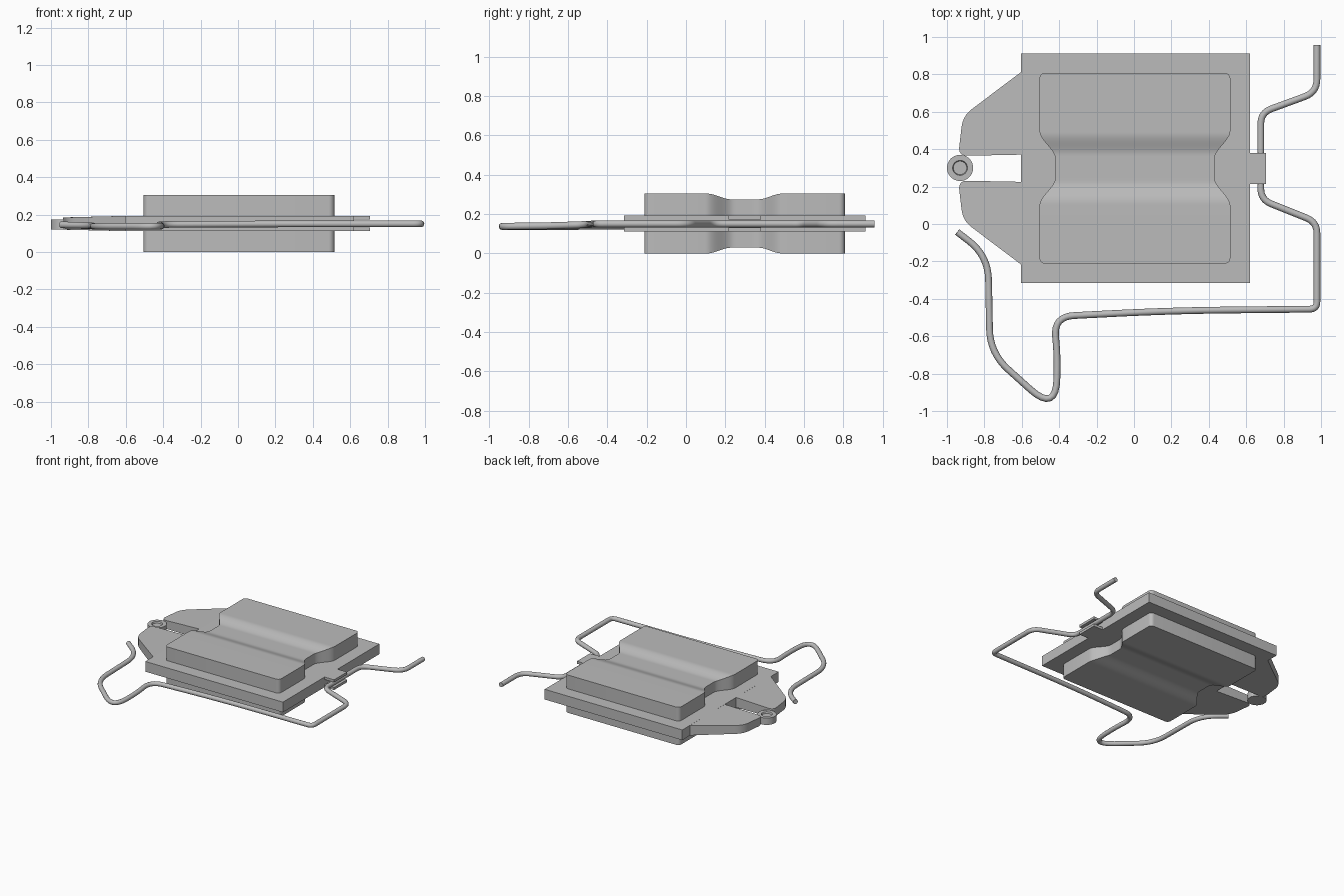
import bpy, bmesh, math
from mathutils import Vector

cube = bpy.data.objects.get("Cube")
if cube:
    bpy.data.objects.remove(cube, do_unlink=True)

MID_Y = 0.298   # mirror line of the plate, pads and ears
MID_Z = 0.152   # mid height of the whole assembly

grey = bpy.data.materials.new("light_grey")
grey.use_nodes = True
grey.diffuse_color = (0.5, 0.5, 0.5, 1)
grey.node_tree.nodes["Principled BSDF"].inputs["Base Color"].default_value = (0.5, 0.5, 0.5, 1)


def finish(name, bm, smooth=None):
    bmesh.ops.recalc_face_normals(bm, faces=bm.faces)
    mesh = bpy.data.meshes.new(name)
    bm.to_mesh(mesh)
    bm.free()
    mesh.materials.append(grey)
    ob = bpy.data.objects.new(name, mesh)
    bpy.context.collection.objects.link(ob)
    if smooth:
        bpy.ops.object.select_all(action='DESELECT')
        ob.select_set(True)
        bpy.context.view_layer.objects.active = ob
        bpy.ops.object.shade_smooth_by_angle(angle=math.radians(smooth))
    return ob


def box(name, lo, hi):
    bm = bmesh.new()
    bmesh.ops.create_cube(bm, size=1)
    for v in bm.verts:
        v.co = [(a + b) / 2 + c * (b - a) for a, b, c in zip(lo, hi, v.co)]
    return finish(name, bm)


def fillet(corners, steps=8):
    """Round each (point, radius) corner of an open path."""
    pts = [Vector(p) for p, r in corners]
    path = [pts[0]]
    for i in range(1, len(pts) - 1):
        c, r = pts[i], corners[i][1]
        a = c + (pts[i - 1] - c).normalized() * r
        b = c + (pts[i + 1] - c).normalized() * r
        for k in range(steps + 1):
            t = k / steps
            path.append(a * (1 - t) ** 2 + c * 2 * t * (1 - t) + b * t * t)
    return path + [pts[-1]]


def smoothstep(lo, hi, v):
    t = min(max((v - lo) / (hi - lo), 0), 1)
    return t * t * (3 - 2 * t)


# Waisted pad lofted along y, with a shallow groove over its face
def pad(name, side):
    bm = bmesh.new()
    half, corner, rows = 0.51, 0.03, []
    ys = [-half + corner * (1 - math.cos(k * math.pi / 12)) for k in range(6)]
    ys += [-half + corner, -0.3]
    ys += [-0.2 + 0.0125 * k for k in range(17)]
    ys += [-y for y in reversed(ys) if y < -0.001]
    for y in ys:
        d = abs(y)
        w = 0.425 + 0.085 * smoothstep(0.05, 0.2, d)
        over = max(0, d - (half - corner))
        w -= corner - math.sqrt(max(0, corner ** 2 - over ** 2))
        h = 0.123 + 0.029 * smoothstep(0.07, 0.19, d)
        rows.append([bm.verts.new((0.005 + x, MID_Y + y, MID_Z + side * z))
                     for x, z in ((-w, 0), (w, 0), (w, h), (-w, h))])
    for a, b in zip(rows, rows[1:]):
        for k in range(4):
            n = (k + 1) % 4
            bm.faces.new((a[k], a[n], b[n], b[k]))
    bm.faces.new(rows[0])
    bm.faces.new(rows[-1])
    return finish(name, bm, 35)


pad("upper_pad", 1)
pad("lower_pad", -1)

# Backing plate and the two lips that trap the wire
box("backing_plate", (-0.605, -0.315, 0.111), (0.62, 0.912, 0.193))
box("upper_lip", (0.6, 0.215, 0.173), (0.705, 0.38, 0.193))
box("lower_lip", (0.6, 0.215, 0.111), (0.705, 0.38, 0.131))


# Ears either side of the slot, thinning slightly toward the tip
def ear(name, side):
    outline = fillet([((-0.59, 0.525, 0), 0), ((-0.915, 0.28, 0), 0.06),
                      ((-0.94, 0.066, 0), 0.05), ((-0.59, 0.073, 0), 0)])
    bm = bmesh.new()
    rings = []
    for s in (-1, 1):
        ring = []
        for p in outline:
            h = 0.041 - 0.008 * min(max((-0.605 - p.x) / 0.3, 0), 1)
            ring.append(bm.verts.new((p.x, MID_Y + side * p.y, MID_Z + s * h)))
        bm.faces.new(ring)
        rings.append(ring)
    for k in range(len(outline)):
        n = (k + 1) % len(outline)
        bm.faces.new((rings[0][k], rings[0][n], rings[1][n], rings[1][k]))
    return finish(name, bm, 30)


ear("back_ear", 1)
ear("front_ear", -1)

# Round pin in the slot mouth, with a shallow ring in its top
bm = bmesh.new()
bmesh.ops.create_cone(bm, cap_ends=True, segments=40, radius1=0.07, radius2=0.07, depth=0.055)
bmesh.ops.translate(bm, verts=bm.verts, vec=(-0.93, 0.3, 0.147))
top = [f for f in bm.faces if f.normal.z > 0.9]
bmesh.ops.inset_region(bm, faces=top, thickness=0.03)
bmesh.ops.inset_region(bm, faces=top, thickness=0.004, depth=-0.012)
finish("slot_pin", bm, 30)

# Bent spring wire
bends = [((0.978, 0.957, 0.15), 0), ((0.978, 0.705, 0.15), 0.07),
         ((0.678, 0.595, 0.15), 0.06), ((0.678, 0.13, 0.15), 0.06),
         ((0.978, 0.01, 0.15), 0.06), ((0.978, -0.455, 0.15), 0.04),
         ((0.2, -0.463, 0.15), 0.3), ((-0.43, -0.495, 0.147), 0.11),
         ((-0.41, -0.7, 0.14), 0.08), ((-0.415, -1.01, 0.137), 0.19),
         ((-0.77, -0.69, 0.137), 0.13), ((-0.78, -0.17, 0.14), 0.13),
         ((-0.945, -0.043, 0.145), 0)]
path = fillet(bends)
bm = bmesh.new()
rings, up = [], Vector((0, 0, 1))
for i, p in enumerate(path):
    along = (path[min(i + 1, len(path) - 1)] - path[max(i - 1, 0)]).normalized()
    across = along.cross(up).normalized()
    lift = across.cross(along)
    angles = [k * math.tau / 14 for k in range(14)]
    rings.append([bm.verts.new(p + 0.018 * (across * math.cos(a) + lift * math.sin(a)))
                  for a in angles])
for a, b in zip(rings, rings[1:]):
    for k in range(14):
        n = (k + 1) % 14
        bm.faces.new((a[k], a[n], b[n], b[k]))
bm.faces.new(rings[0])
bm.faces.new(rings[-1])
finish("spring_wire", bm, 40)
